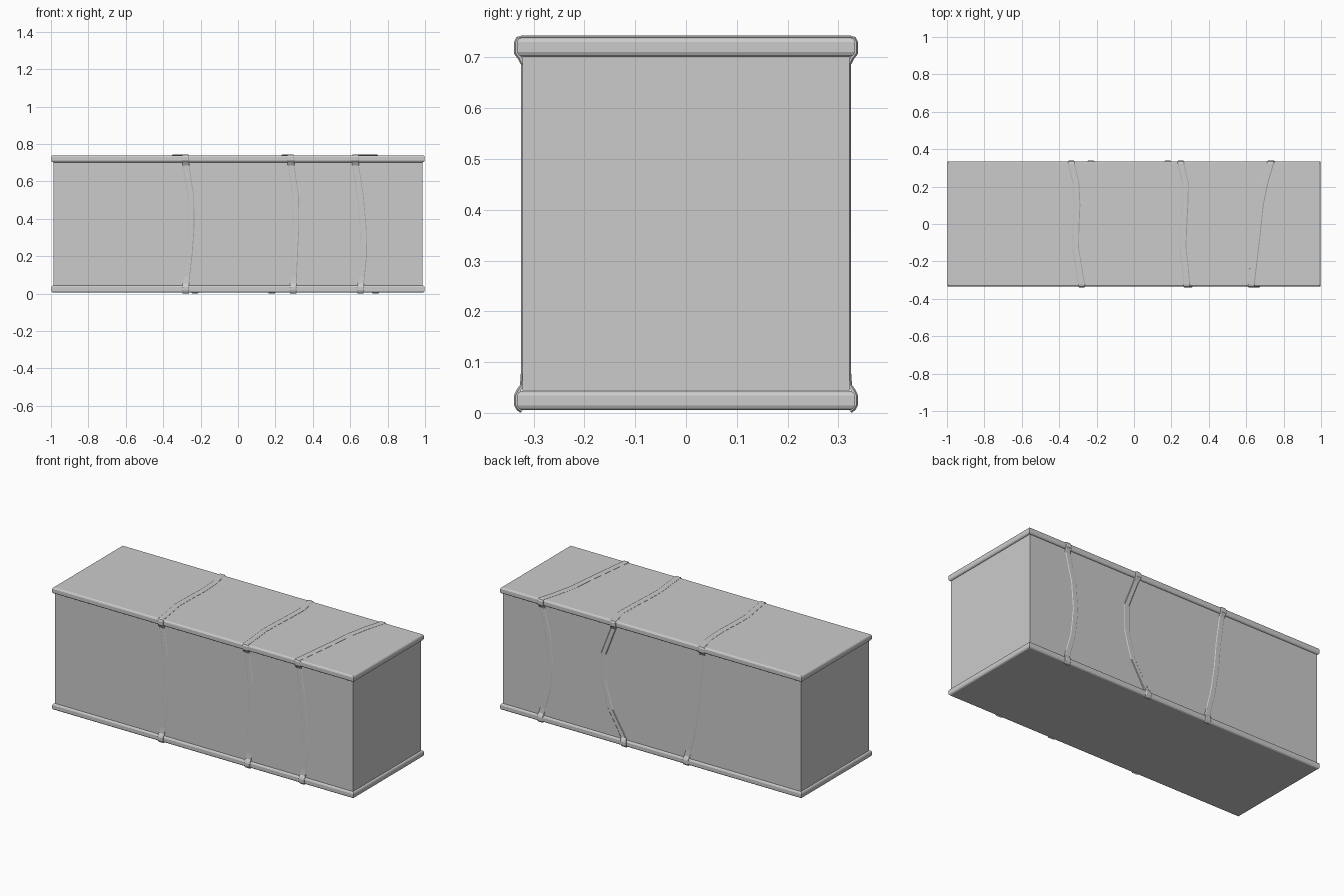
import bpy, bmesh
from mathutils import Vector

if "Cube" in bpy.data.objects:
    bpy.data.objects.remove(bpy.data.objects["Cube"])


def finish(bm, name):
    bmesh.ops.recalc_face_normals(bm, faces=bm.faces)
    mesh = bpy.data.meshes.new(name)
    bm.to_mesh(mesh)
    bm.free()
    ob = bpy.data.objects.new(name, mesh)
    bpy.context.collection.objects.link(ob)
    return ob


def loft(name, rings):
    """Bridge consecutive closed rings of points and cap both ends."""
    bm = bmesh.new()
    loops = [[bm.verts.new(p) for p in ring] for ring in rings]
    n = len(loops[0])
    for a, b in zip(loops, loops[1:]):
        for i in range(n):
            j = (i + 1) % n
            bm.faces.new((a[i], a[j], b[j], b[i]))
    bm.faces.new(loops[0])
    bm.faces.new(loops[-1])
    return finish(bm, name)


def rect(inset, z):
    x, y = 0.998 - inset, 0.333 - inset
    return [(-x, -y, z), (x, -y, z), (x, y, z), (-x, y, z)]


def interp(table, t):
    for (t0, a), (t1, b) in zip(table, table[1:]):
        if t <= t1:
            return a + (b - a) * max(0, (t - t0) / (t1 - t0))
    return table[-1][1]


# Padded block body
loft("block_body", [rect(0.011, z) for z in (0.03, 0.37, 0.715)])

# Rounded slab rims along the top and bottom edges
rim = [(0.008, 0.0), (0.003, 0.003), (0.0, 0.009), (0.0, 0.028),
       (0.003, 0.034), (0.008, 0.037)]
for name, z0 in (("bottom_rim", 0.006), ("top_rim", 0.702)):
    loft(name, [rect(i, z0 + z) for i, z in rim])

# Strap side outline (y, z), from under the bottom rim up over the top rim
side = [(0.326, 0.0), (0.334, 0.006), (0.339, 0.016), (0.339, 0.034),
        (0.334, 0.045), (0.327, 0.055), (0.3245, 0.09), (0.3245, 0.20),
        (0.3245, 0.28), (0.3245, 0.36), (0.3245, 0.44), (0.3245, 0.52),
        (0.3245, 0.61), (0.3245, 0.685), (0.331, 0.697), (0.339, 0.708),
        (0.339, 0.730), (0.334, 0.740), (0.324, 0.743)]
across = [-0.22, -0.13, -0.02, 0.1, 0.22]
ZS = (0.04, 0.2, 0.35, 0.52, 0.70)
YS = (-0.32, -0.13, 0.0, 0.1, 0.22, 0.32)


def strap(name, front, top, back, half=0.018, depth=0.008):
    f, t, b = list(zip(ZS, front)), list(zip(YS, top)), list(zip(ZS, back))
    path = [Vector((interp(f, z), -y, z)) for y, z in side]
    path += [Vector((interp(t, y), y, 0.743)) for y in across]
    path += [Vector((interp(b, z), y, z)) for y, z in reversed(side)]
    rings = []
    for i, p in enumerate(path):
        tan = path[min(i + 1, len(path) - 1)] - path[max(i - 1, 0)]
        n = Vector((0, -tan.z, tan.y)).normalized()
        s = Vector((half, 0, 0))
        c = s * 0.75
        low = p - n * depth
        mid = p - n * 0.003
        rings.append([low - s, mid - s, p - c, p + c, mid + s, low + s])
    ob = loft(name, rings)
    return ob


# Three wavy straps: x positions up the front, over the top, up the back
strap("left_strap", (-0.28, -0.262, -0.25, -0.252, -0.28),
      (-0.28, -0.312, -0.31, -0.305, -0.31, -0.335),
      (-0.23, -0.27, -0.295, -0.31, -0.335))
strap("middle_strap", (0.295, 0.302, 0.31, 0.308, 0.282),
      (0.285, 0.262, 0.266, 0.272, 0.275, 0.245),
      (0.18, 0.275, 0.32, 0.32, 0.25))
strap("right_strap", (0.655, 0.672, 0.67, 0.655, 0.627),
      (0.627, 0.65, 0.665, 0.675, 0.70, 0.73),
      (0.735, 0.69, 0.672, 0.685, 0.73))
